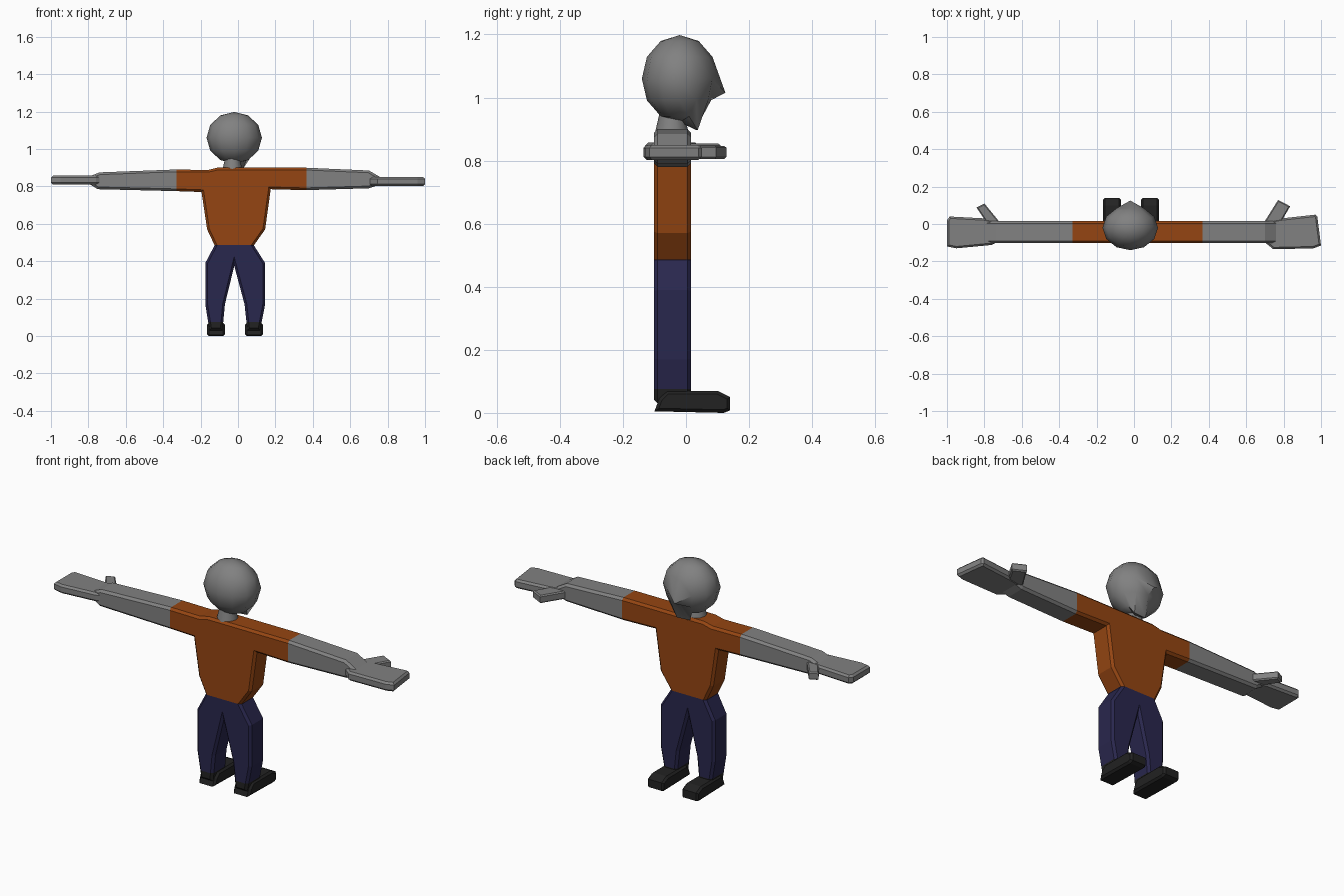
import bpy, bmesh, math
from mathutils import Vector

if "Cube" in bpy.data.objects:
    bpy.data.objects.remove(bpy.data.objects["Cube"])


def material(name, rgb):
    m = bpy.data.materials.new(name)
    m.diffuse_color = (*rgb, 1)
    m.use_nodes = True
    m.node_tree.nodes["Principled BSDF"].inputs["Base Color"].default_value = m.diffuse_color
    return m


GREY = material("grey_skin", (0.22, 0.22, 0.22))
ORANGE = material("orange_shirt", (0.30, 0.06, 0.006))
NAVY = material("navy_trousers", (0.022, 0.02, 0.075))
BLACK = material("black_shoes", (0.016, 0.016, 0.016))


def finish(bm, name, mats):
    bmesh.ops.recalc_face_normals(bm, faces=bm.faces)
    me = bpy.data.meshes.new(name)
    bm.to_mesh(me)
    bm.free()
    ob = bpy.data.objects.new(name, me)
    bpy.context.collection.objects.link(ob)
    for m in mats:
        me.materials.append(m)
    return ob


def slab(points, lo, hi, axis, bevel):
    """Extrude an outline along an axis and bevel the rims of both caps."""
    def place(p, d):
        return {"x": (d, p[0], p[1]), "y": (p[0], d, p[1]), "z": (p[0], p[1], d)}[axis]
    bm = bmesh.new()
    a = [bm.verts.new(place(p, lo)) for p in points]
    b = [bm.verts.new(place(p, hi)) for p in points]
    caps = [bm.faces.new(a), bm.faces.new(b[::-1])]
    n = len(points)
    for i in range(n):
        j = (i + 1) % n
        bm.faces.new((a[i], b[i], b[j], a[j]))
    bmesh.ops.recalc_face_normals(bm, faces=bm.faces)
    rims = list({e for f in caps for e in f.edges})
    bmesh.ops.bevel(bm, geom=rims, offset=bevel, segments=1, affect='EDGES')
    return bm


# Body, arms and legs: one bevelled slab, cut where the clothes change
outline = [(-0.79, 0.855), (-0.74, 0.875), (-0.34, 0.89), (-0.16, 0.888), (-0.11, 0.9),
           (0.36, 0.9), (0.70, 0.885), (0.76, 0.85), (0.76, 0.81), (0.70, 0.79),
           (0.36, 0.78), (0.175, 0.785), (0.145, 0.57), (0.085, 0.485),
           (0.145, 0.39), (0.145, 0.17), (0.118, 0.03), (0.05, 0.03), (0.035, 0.17),
           (-0.02, 0.375), (-0.07, 0.17), (-0.083, 0.03), (-0.152, 0.03),
           (-0.175, 0.17), (-0.175, 0.39), (-0.125, 0.485), (-0.165, 0.57),
           (-0.195, 0.77), (-0.34, 0.775), (-0.75, 0.785), (-0.79, 0.81)]
bm = slab(outline, -0.102, 0.016, "y", 0.012)
cuts = [((0, 0, 0.075), (0, 0, 1)), ((0, 0, 0.487), (0, 0, 1)),
        ((-0.33, 0, 0), (1, 0, 0)), ((0.365, 0, 0), (1, 0, 0))]
for co, no in cuts:
    bmesh.ops.bisect_plane(bm, geom=bm.verts[:] + bm.edges[:] + bm.faces[:],
                           plane_co=co, plane_no=no)
for f in bm.faces:
    c = f.calc_center_median()
    if c.z < 0.075:
        f.material_index = 3
    elif c.z < 0.487:
        f.material_index = 2
    elif -0.33 < c.x < 0.365:
        f.material_index = 1
finish(bm, "body", [GREY, ORANGE, NAVY, BLACK])

# Hands and thumbs
hands = {
    "left": ([(-1, -0.12), (-0.95, -0.13), (-0.76, -0.112), (-0.72, -0.09), (-0.72, 0.012),
              (-0.80, 0.03), (-0.985, 0.04), (-1, 0.02)],
             [(-0.71, 0.0), (-0.80, 0.11), (-0.842, 0.088), (-0.79, 0.01)], 0.81, 0.857),
    "right": ([(1, -0.115), (0.96, -0.13), (0.745, -0.135), (0.69, -0.09), (0.69, 0.012),
               (0.79, 0.03), (0.97, 0.05), (0.98, 0.04)],
              [(0.69, 0.0), (0.77, 0.128), (0.835, 0.095), (0.78, 0.0)], 0.802, 0.85),
}
for side, (palm, thumb, lo, hi) in hands.items():
    finish(slab(palm, lo, hi, "z", 0.01), side + "_hand", [GREY])
    finish(slab(thumb, lo + 0.003, hi - 0.003, "z", 0.006), side + "_thumb", [GREY])

# Shoes
shoe = [(-0.1, 0.005), (-0.085, 0.045), (-0.06, 0.07), (0.1, 0.07),
        (0.14, 0.05), (0.14, 0.008), (0.12, 0.0)]
for side, x in (("left", -0.118), ("right", 0.085)):
    finish(slab(shoe, x - 0.048, x + 0.048, "x", 0.01), side + "_shoe", [BLACK])

# Neck
bpy.ops.mesh.primitive_cone_add(vertices=12, radius1=0.055, radius2=0.037, depth=0.08,
                                location=(-0.03, -0.045, 0.92))
neck = bpy.context.object
neck.name = "neck"
neck.data.materials.append(GREY)
bpy.ops.object.shade_smooth_by_angle(angle=math.radians(35))

# Head: low sphere with nose and chin pulled out of the +y side
bm = bmesh.new()
bmesh.ops.create_uvsphere(bm, u_segments=12, v_segments=6, radius=1)


def head_point(ring, seg):
    """Vertex at a polar and azimuth angle in degrees."""
    r, s = math.radians(ring), math.radians(seg)
    p = Vector((math.sin(r) * math.cos(s), math.sin(r) * math.sin(s), math.cos(r)))
    return min(bm.verts, key=lambda v: (v.co - p).length)


pulled = [(head_point(90, 90), (-0.02, 0.125, 1.015)),
          (head_point(120, 90), (-0.02, 0.08, 0.992)),
          (head_point(150, 90), (-0.045, 0.03, 0.898)),
          (head_point(150, 60), (0.028, 0.037, 0.896))]
for v in bm.verts:
    v.co = (v.co.x * 0.148 - 0.02, v.co.y * 0.12 - 0.02, v.co.z * 0.138 + 1.06)
for v, co in pulled:
    v.co = co
head = finish(bm, "head", [GREY])
bpy.ops.object.select_all(action='DESELECT')
head.select_set(True)
bpy.context.view_layer.objects.active = head
bpy.ops.object.shade_smooth_by_angle(angle=math.radians(40))
